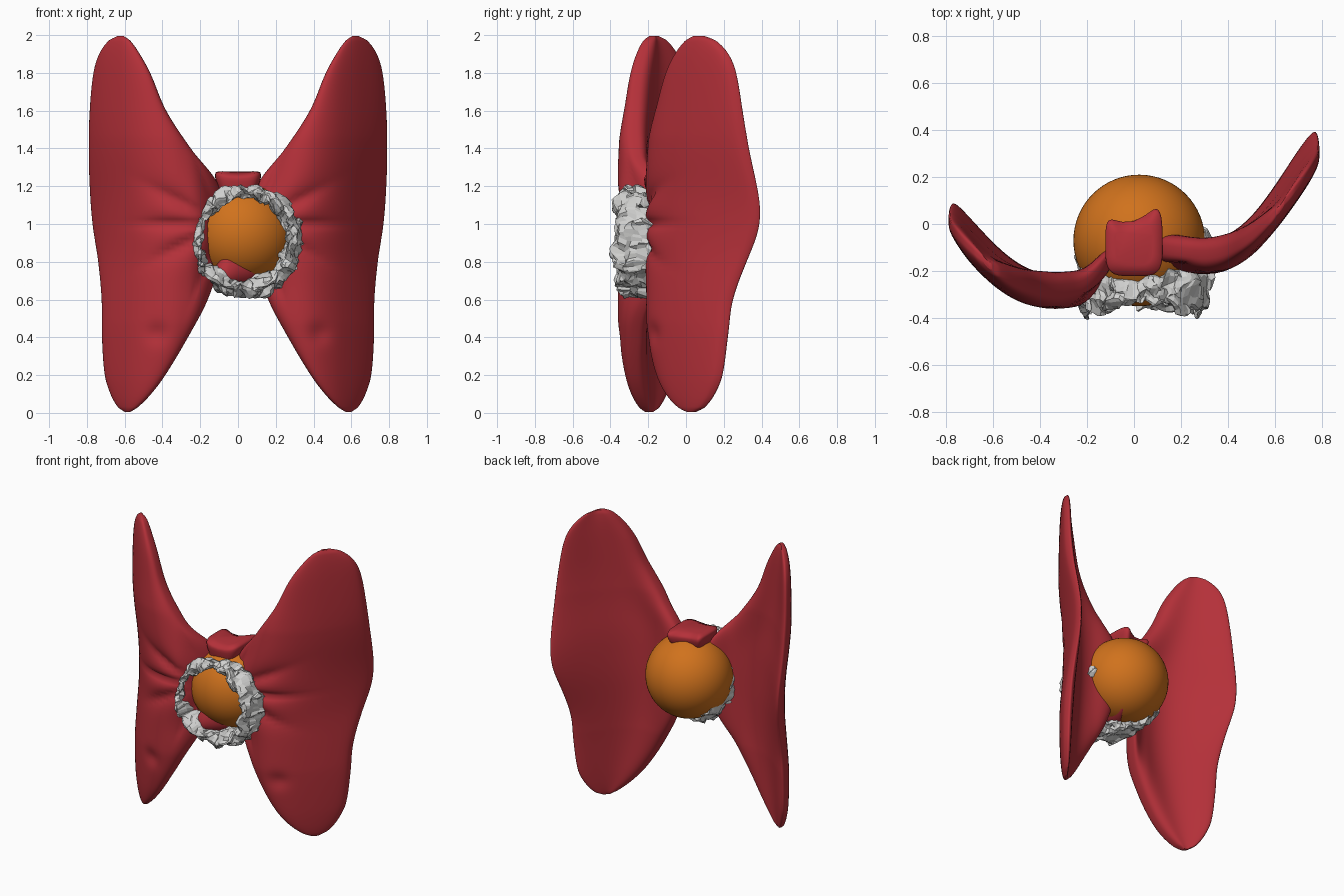
import bpy, bmesh, math
from mathutils import Vector, noise

cube = bpy.data.objects.get("Cube")
if cube:
    bpy.data.objects.remove(cube, do_unlink=True)


def material(name, rgb):
    m = bpy.data.materials.new(name)
    m.use_nodes = True
    m.diffuse_color = (*rgb, 1)
    bsdf = m.node_tree.nodes["Principled BSDF"]
    bsdf.inputs["Base Color"].default_value = (*rgb, 1)
    bsdf.inputs["Roughness"].default_value = 0.7
    return m


RED = material("red fabric", (0.46, 0.030, 0.041))
ORANGE = material("orange ball", (0.63, 0.168, 0.012))
GREY = material("grey fur", (0.64, 0.64, 0.63))


def curve_at(points, t):
    """Smooth interpolation through rows whose first entry is the key."""
    t = min(max(t, points[0][0]), points[-1][0])
    i = 0
    while i < len(points) - 2 and t > points[i + 1][0]:
        i += 1
    a, b = points[i], points[i + 1]
    p, n = points[max(i - 1, 0)], points[min(i + 2, len(points) - 1)]
    h = b[0] - a[0]
    u = (t - a[0]) / h
    out = []
    for k in range(1, len(a)):
        ma = (b[k] - p[k]) / (b[0] - p[0]) * h
        mb = (n[k] - a[k]) / (n[0] - a[0]) * h
        out.append((2*u**3 - 3*u*u + 1)*a[k] + (u**3 - 2*u*u + u)*ma
                   + (3*u*u - 2*u**3)*b[k] + (u**3 - u*u)*mb)
    return out


def loft(name, rings, mat, smooth=True, closed=False):
    """Skin a list of point rings, capping both ends unless closed."""
    bm = bmesh.new()
    rows = [[bm.verts.new(p) for p in r] for r in rings]
    pairs = list(zip(rows, rows[1:])) + ([(rows[-1], rows[0])] if closed else [])
    n = len(rows[0])
    for a, b in pairs:
        for i in range(n):
            j = (i + 1) % n
            bm.faces.new((a[i], a[j], b[j], b[i]))
    if not closed:
        bm.faces.new(rows[0])
        bm.faces.new(rows[-1])
    bmesh.ops.recalc_face_normals(bm, faces=bm.faces)
    for f in bm.faces:
        f.smooth = smooth
    me = bpy.data.meshes.new(name)
    bm.to_mesh(me)
    bm.free()
    me.materials.append(mat)
    ob = bpy.data.objects.new(name, me)
    bpy.context.collection.objects.link(ob)
    return ob


# Wing outline: height, inner edge, outer edge
OUTLINE = [(0.005, .57, .60), (.03, .53, .635), (.1, .46, .675), (.2, .385, .705),
           (.4, .265, .72), (.6, .16, .722), (.8, .10, .74), (1.0, .09, .77),
           (1.2, .10, .785), (1.4, .25, .79), (1.6, .38, .785), (1.8, .465, .765),
           (1.9, .52, .735), (1.97, .57, .685), (1.995, .605, .64)]
# Sweep of each wing seen from above: distance from the middle, depth
LEFT_SWEEP = [(.08, -.10), (.2, -.12), (.3, -.13), (.4, -.11), (.5, -.05),
              (.6, .045), (.7, .16), (.79, .27)]
RIGHT_SWEEP = [(.08, -.12), (.2, -.25), (.3, -.275), (.4, -.27), (.5, -.24),
               (.6, -.185), (.7, -.105), (.79, -.01)]


def wing(name, side, sweep, flare):
    rings = []
    rows, n = 120, 80
    for r in range(rows + 1):
        z = 1.0 - 0.995 * math.cos(math.pi * r / rows)
        inner, outer = curve_at(OUTLINE, z)
        puff = min(1, (outer - inner) / 0.5) ** 0.6
        ring = []
        for i in range(n):
            a = 2 * math.pi * i / n
            s = (1 - math.cos(a)) / 2
            x = inner + (outer - inner) * s
            y = curve_at(sweep, x)[0] + flare * s**3 * math.exp(-((z - 1) / .36)**2)
            h = abs(math.sin(a)) ** 0.65
            if a < math.pi:
                # puffed front with gathers fanning out from the knot
                y -= 0.10 * h * puff * (1 - 0.3 * s)
                th = math.atan2(z - 1.0, x - 0.08)
                rad = math.hypot(z - 1.0, x - 0.08)
                fold = abs(math.sin(th * 5.5 + 0.5 * math.sin(3 * th))) ** 0.6
                y += 0.04 * h * (1 - fold) * math.exp(-((rad - .27) / .17)**2)
                y += 0.02 * math.exp(-((x - .43)**2 + (z - .42)**2) / .003)
            else:
                # gently dished back inside a rolled rim
                y += 0.10 * h * puff * (1 - 0.45 * math.sin(a)**4)
            ring.append((side * x, y, z))
        rings.append(ring)
    return loft(name, rings, RED)


wing("left_wing", 1, LEFT_SWEEP, .12)
wing("right_wing", -1, RIGHT_SWEEP, .09)

# Pinched centre knot: height, half width, depth centre, half depth
KNOT = [(.66, .06, -.20, .05), (.69, .11, -.20, .10), (.74, .13, -.20, .12),
        (.82, .10, -.19, .11), (1.0, .09, -.12, .10), (1.16, .10, -.09, .12),
        (1.22, .12, -.085, .135), (1.255, .115, -.085, .13), (1.268, .08, -.085, .09)]
rings = []
for r in range(41):
    z = .66 + (1.268 - .66) * r / 40
    hx, cy, hy = curve_at(KNOT, z)
    ring = []
    for i in range(40):
        a = 2 * math.pi * i / 40
        c, s = math.cos(a), math.sin(a)
        x = hx * math.copysign(abs(c)**.5, c)
        y = cy + hy * math.copysign(abs(s)**.5, s)
        if s > 0:
            # notched back edge
            y += s * (.3 * x + 5 * x * x - .04)
        # lower end slants away towards one side
        y += .8 * max(0, x + .05) * max(0, (.9 - z) / .24)
        ring.append((x, y, z + 1.8 * x * x * max(0, (z - 1) / .27)))
    rings.append(ring)
loft("centre_knot", rings, RED)

# Ball
bpy.ops.mesh.primitive_uv_sphere_add(segments=64, ring_count=32, radius=0.28,
                                     location=(0.022, -0.07, 0.95))
ball = bpy.context.object
ball.name = "ball"
ball.data.materials.append(ORANGE)
bpy.ops.object.shade_smooth()

# Ragged fur collar: angle, front depth, back depth, half thickness
FUR = [(0, -.375, -.02, .042), (45, -.375, -.14, .040), (75, -.345, -.21, .032),
       (95, -.335, -.23, .028), (120, -.365, -.23, .032), (150, -.385, -.14, .028),
       (180, -.39, -.02, .026), (210, -.38, .04, .034), (240, -.37, -.02, .042),
       (270, -.35, -.09, .042), (315, -.37, -.12, .046), (360, -.375, -.02, .042)]
rings = []
for r in range(120):
    t = 2 * math.pi * r / 120
    front, back, thick = curve_at(FUR, math.degrees(t))
    c, s = math.cos(t), math.sin(t)
    ring = []
    for i in range(24):
        a = 2 * math.pi * i / 24
        rad = 0.252 + thick * math.cos(a)
        y = (front + back) / 2 + (back - front) / 2 * math.sin(a)
        p = Vector((0.04 + rad * c, y, 0.916 + rad * s * 1.02))
        p += 0.038 * noise.noise_vector(p * 13) + 0.022 * noise.noise_vector(p * 32)
        ring.append(p)
    rings.append(ring)
loft("fur_collar", rings, GREY, smooth=False, closed=True)
